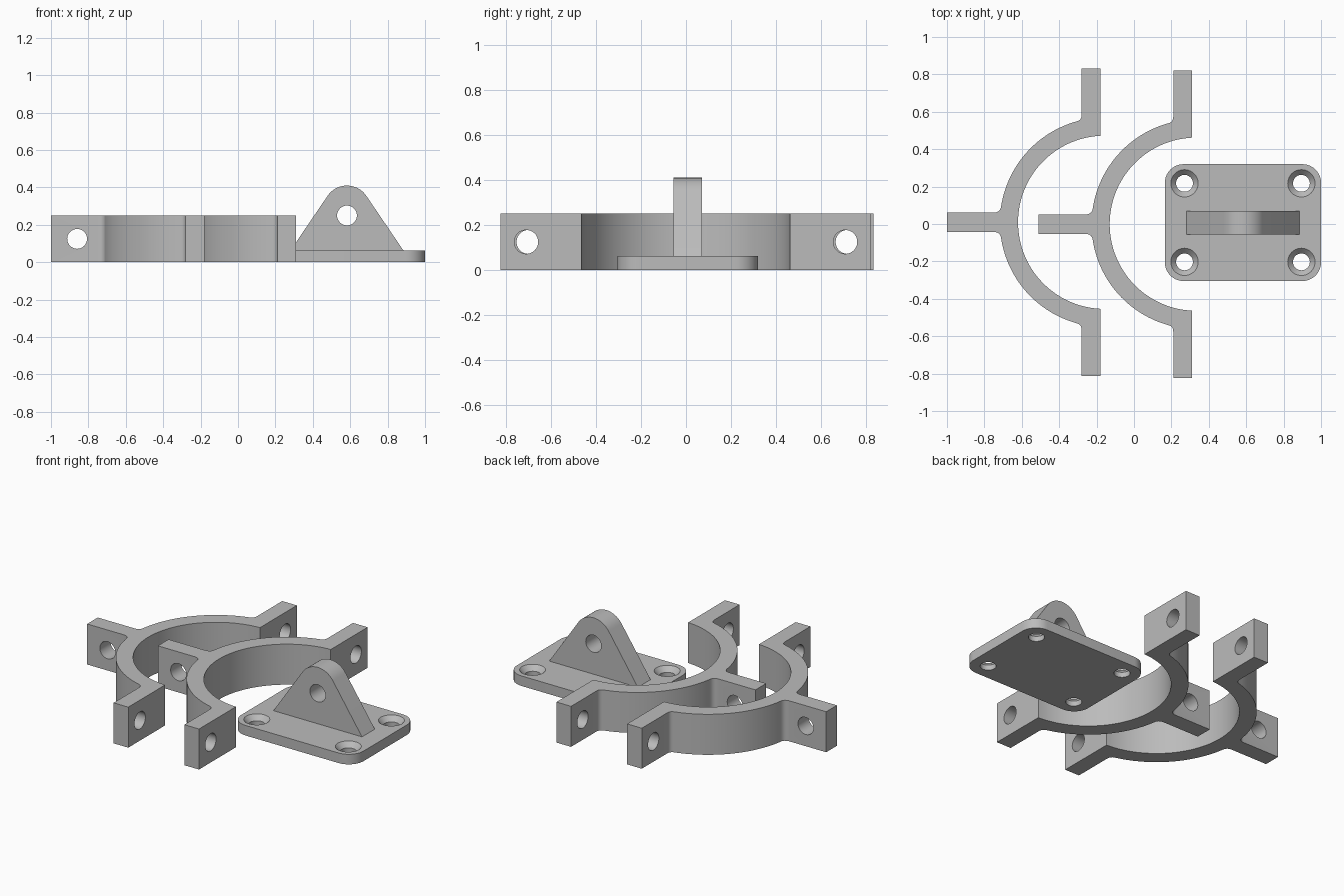
import bpy, bmesh, math
from mathutils import Matrix, Vector

if "Cube" in bpy.data.objects:
    bpy.data.objects.remove(bpy.data.objects["Cube"])

grey = bpy.data.materials.new("grey")
grey.diffuse_color = (0.5, 0.5, 0.5, 1)
grey.use_nodes = True
grey.node_tree.nodes["Principled BSDF"].inputs["Base Color"].default_value = grey.diffuse_color


def arc(cx, cy, r, a0, a1, n):
    """Points along an arc, angles in degrees."""
    steps = [math.radians(a0 + (a1 - a0) * i / n) for i in range(n + 1)]
    return [(cx + r * math.cos(a), cy + r * math.sin(a)) for a in steps]


def blend(p, c, q, n=6):
    """Curved fillet from p to q around the corner c."""
    p, c, q = Vector(p), Vector(c), Vector(q)
    ts = [i / n for i in range(n + 1)]
    return [tuple(p * (1 - t) ** 2 + c * 2 * t * (1 - t) + q * t * t) for t in ts]


def prism(name, pts, lo, hi, matrix=Matrix()):
    """Extrude a 2D outline from lo to hi along its local z."""
    bm = bmesh.new()
    bottom = [bm.verts.new((x, y, lo)) for x, y in pts]
    top = [bm.verts.new((x, y, hi)) for x, y in pts]
    bm.faces.new(bottom[::-1])
    bm.faces.new(top)
    for i in range(len(pts)):
        j = (i + 1) % len(pts)
        bm.faces.new((bottom[i], bottom[j], top[j], top[i]))
    bm.transform(matrix)
    bmesh.ops.recalc_face_normals(bm, faces=bm.faces)
    return finish_mesh(name, bm)


def finish_mesh(name, bm):
    mesh = bpy.data.meshes.new(name)
    bm.to_mesh(mesh)
    bm.free()
    mesh.materials.append(grey)
    ob = bpy.data.objects.new(name, mesh)
    bpy.context.collection.objects.link(ob)
    return ob


def cone(r1, r2, depth, matrix):
    """Round cutter centred on the matrix, along its z axis."""
    bm = bmesh.new()
    bmesh.ops.create_cone(bm, cap_ends=True, segments=40, radius1=r1,
                          radius2=r2, depth=depth, matrix=matrix)
    ob = finish_mesh("hole_cutter", bm)
    ob.hide_render = True
    return ob


def cut(ob, cutters):
    """Subtract the cutters, then shade smooth except at sharp edges."""
    for c in cutters:
        m = ob.modifiers.new("hole", 'BOOLEAN')
        m.operation, m.solver, m.object = 'DIFFERENCE', 'EXACT', c
    bpy.ops.object.select_all(action='DESELECT')
    bpy.context.view_layer.objects.active = ob
    ob.select_set(True)
    for m in list(ob.modifiers):
        bpy.ops.object.modifier_apply(modifier=m.name)
    bpy.ops.object.shade_smooth_by_angle(angle=math.radians(25))
    for c in cutters:
        bpy.data.objects.remove(c)


ALONG_X = Matrix.Rotation(math.pi / 2, 4, 'Y')
ALONG_Y = Matrix.Rotation(math.pi / 2, 4, 'X')
HOLE = 0.053

# Half clamps: ring half with two side lugs and one rear arm
INNER, OUTER, HEIGHT = 0.463, 0.56, 0.25
FACE, LUG, ARM, TIP = -0.023, -0.123, 0.052, -0.843  # x from the ring centre


def clamp(name, cx, cy):
    on_ring = lambda x: math.sqrt(OUTER ** 2 - x ** 2)
    # upper half outline, from arm tip round to the inside of the ring
    half = [(TIP, ARM)]
    half += blend((-0.593, ARM), (-on_ring(ARM), ARM), (-on_ring(0.085), 0.085))
    a0 = math.degrees(math.atan2(0.085, -on_ring(0.085)))
    a1 = math.degrees(math.atan2(on_ring(-0.148), -0.148))
    half += arc(0, 0, OUTER, a0, a1, 28)[1:-1]
    half += blend((-0.148, on_ring(-0.148)), (LUG, on_ring(LUG)), (LUG, 0.576))
    half += [(LUG, 0.822), (FACE, 0.822)]
    a2 = math.degrees(math.acos(FACE / INNER))
    half += arc(0, 0, INNER, a2, 180, 32)
    outline = half + [(x, -y) for x, y in half[-2::-1]]
    ob = prism(name, outline, 0, HEIGHT, Matrix.Translation((cx, cy, 0)))
    z = HEIGHT / 2
    holes = [cone(HOLE, HOLE, 0.3, Matrix.Translation((cx - 0.073, cy + s * 0.708, z)) @ ALONG_X)
             for s in (-1, 1)]
    holes.append(cone(HOLE, HOLE, 0.3, Matrix.Translation((cx - 0.703, cy, z)) @ ALONG_Y))
    cut(ob, holes)


clamp("rear_clamp", -0.157, 0.009)
clamp("front_clamp", 0.333, -0.001)

# Base plate with rounded corners and countersunk screw holes
BX, BY, THICK = 0.5825, 0.0075, 0.062
corners = [(1, 1, 0), (-1, 1, 90), (-1, -1, 180), (1, -1, 270)]
outline = []
for sx, sy, a in corners:
    outline += arc(sx * 0.3175, sy * 0.2125, 0.1, a, a + 90, 10)
plate = prism("base_plate", outline, 0, THICK, Matrix.Translation((BX, BY, 0)))
holes = []
for sx, sy, a in corners:
    x, y = BX + sx * 0.3125, BY + sy * 0.21
    holes.append(cone(0.045, 0.045, 0.3, Matrix.Translation((x, y, 0))))
    # sink runs from the bore radius at z 0.032 to 0.073 at the top face
    holes.append(cone(0.045, 0.0777, 0.035, Matrix.Translation((x, y, 0.0495))))
cut(plate, holes)

# Upright tab: sides tangent to a rounded top
R, CZ, FOOT = 0.125, 0.285, 0.3025
rise = CZ - THICK
slope = math.degrees(math.atan2(rise, FOOT) + math.asin(R / math.hypot(rise, FOOT)))
outline = [(-FOOT, THICK), (FOOT, THICK)] + arc(0, CZ, R, 90 - slope, 90 + slope, 20)
tab = prism("pivot_tab", outline, -0.0625, 0.0625, Matrix.Translation((BX, BY, 0)) @ ALONG_Y)
cut(tab, [cone(HOLE, HOLE, 0.4, Matrix.Translation((BX, BY, 0.25)) @ ALONG_Y)])
